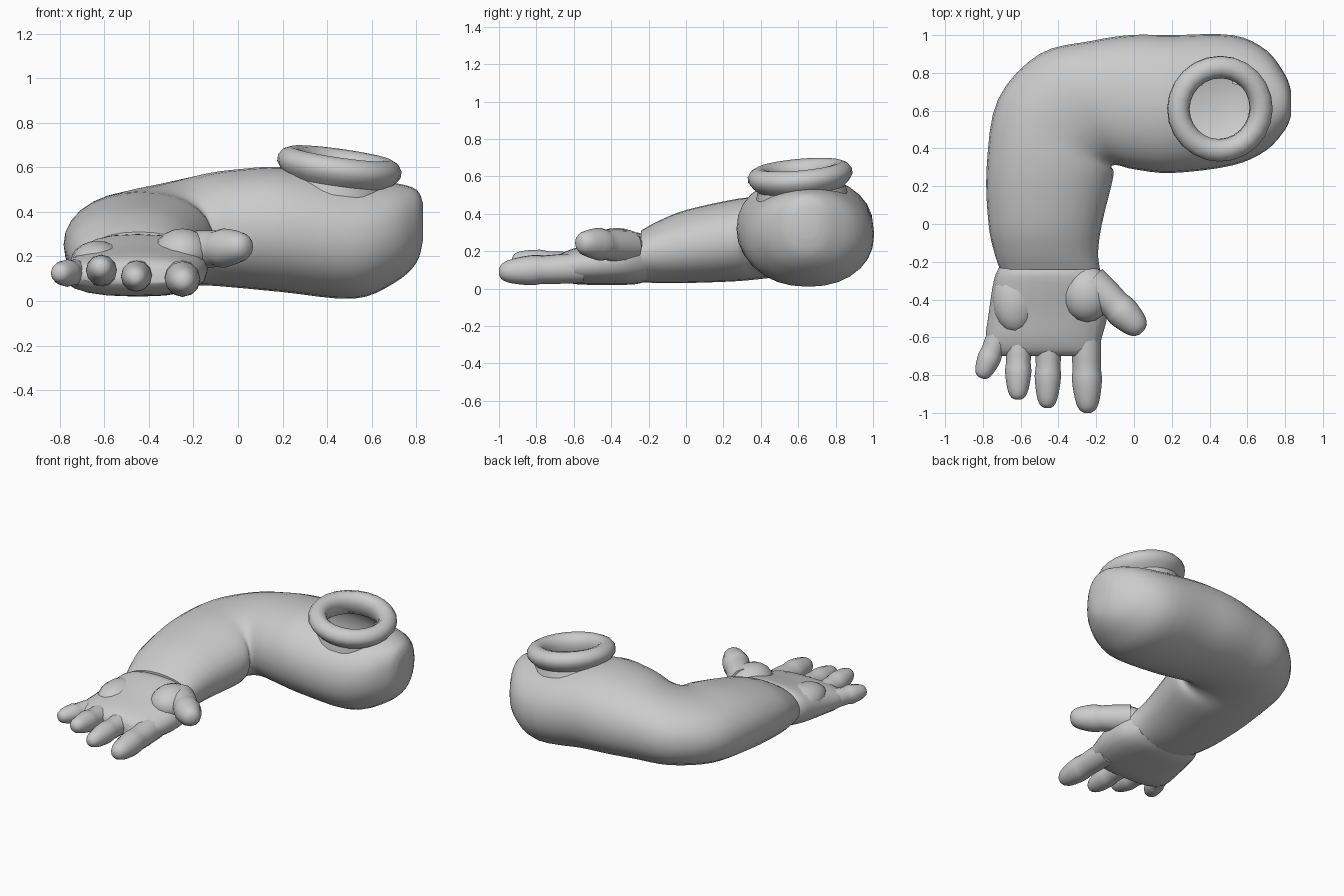
import bpy, bmesh
from math import sin, cos, pi, hypot, radians
from mathutils import Vector

if "Cube" in bpy.data.objects:
    bpy.data.objects.remove(bpy.data.objects["Cube"])

SOCKET = Vector((0.455, 0.61, 0.605))


def finish(name, bm, angle=40):
    me = bpy.data.meshes.new(name)
    bm.to_mesh(me)
    bm.free()
    ob = bpy.data.objects.new(name, me)
    bpy.context.collection.objects.link(ob)
    bpy.ops.object.select_all(action='DESELECT')
    ob.select_set(True)
    bpy.context.view_layer.objects.active = ob
    bpy.ops.object.shade_smooth_by_angle(angle=radians(angle))
    return ob


def refine(rows, steps):
    """Catmull-Rom interpolation of number rows."""
    out = []
    for i in range(len(rows) - 1):
        p0, p1 = rows[max(i - 1, 0)], rows[i]
        p2, p3 = rows[i + 1], rows[min(i + 2, len(rows) - 1)]
        for s in range(steps):
            t = s / steps
            out.append([0.5 * (2 * b + (c - a) * t + (2 * a - 5 * b + 4 * c - d) * t * t
                               + (3 * b - a - 3 * c + d) * t ** 3)
                        for a, b, c, d in zip(p0, p1, p2, p3)])
    out.append(rows[-1])
    return out


def loft(rows, sides, steps, power=2.0):
    """Rows are ax, ay, bx, by, z low, z high: upright oval sections from a to b."""
    bm = bmesh.new()
    rings = []
    for ax, ay, bx, by, lo, hi in refine(rows, steps):
        ring = []
        for k in range(sides):
            c, s = cos(2 * pi * k / sides), sin(2 * pi * k / sides)
            u = abs(c) ** (2 / power) * (1 if c > 0 else -1) / 2 + 0.5
            v = abs(s) ** (2 / power) * (1 if s > 0 else -1) / 2 + 0.5
            ring.append(bm.verts.new((ax + (bx - ax) * u, ay + (by - ay) * u, lo + (hi - lo) * v)))
        rings.append(ring)
    for r, q in zip(rings, rings[1:]):
        for k in range(sides):
            j = (k + 1) % sides
            bm.faces.new((r[k], r[j], q[j], q[k]))
    bm.faces.new(rings[0])
    bm.faces.new(rings[-1])
    bmesh.ops.recalc_face_normals(bm, faces=bm.faces)
    return bm


# bent arm: shoulder end, upper arm, elbow, forearm, wrist
arm = loft([
    (.83, .57, .83, .71, .27, .44),
    (.80, .50, .80, .79, .17, .50),
    (.70, .39, .70, .92, .08, .53),
    (.52, .31, .52, 1.0, .01, .55),
    (.20, .27, .20, 1.0, .04, .60),
    (.00, .29, -.02, 1.0, .06, .59),
    (-.08, .31, -.22, .97, .07, .57),
    (-.11, .31, -.50, .90, .07, .53),
    (-.12, .30, -.72, .66, .06, .50),
    (-.11, .25, -.78, .30, .04, .48),
    (-.17, .00, -.77, .00, .03, .42),
    (-.19, -.15, -.74, -.15, .03, .36),
    (-.18, -.24, -.71, -.24, .035, .31)], 28, 4, 2.15)
# opening into the hollow arm under the socket ring
hole = [f for f in arm.faces if f.calc_center_median().z > .4
        and hypot(*(f.calc_center_median() - SOCKET).xy) < .185]
bmesh.ops.delete(arm, geom=hole, context='FACES')
finish("arm", arm)

# palm
finish("palm", loft([
    (-.20, -.21, -.70, -.21, .04, .28),
    (-.17, -.26, -.73, -.26, .025, .30),
    (-.14, -.34, -.75, -.34, .02, .285),
    (-.14, -.48, -.77, -.48, .02, .245),
    (-.17, -.60, -.785, -.60, .025, .215),
    (-.19, -.67, -.76, -.67, .05, .185),
    (-.22, -.70, -.72, -.70, .08, .15)], 20, 3, 2.5))


def finger(name, base, tip, r):
    base, tip = Vector(base), Vector(tip)
    d = tip - base
    n = Vector((-d.y, d.x, 0)).normalized()
    rows = []
    for t, k in ((0, 1), (.3, .98), (.48, .93), (.6, 1), (.78, .88), (.9, .72), (.97, .5), (1, .2)):
        c, w = base + d * t, r * k
        a, b = c - n * w, c + n * w
        rows.append((a.x, a.y, b.x, b.y, c.z - w, c.z + w))
    finish(name, loft(rows, 12, 2))


# fingers and thumb
finger("little_finger", (-.70, -.55, .125), (-.81, -.815, .125), .062)
finger("ring_finger", (-.61, -.55, .12), (-.615, -.93, .15), .070)
finger("middle_finger", (-.45, -.55, .12), (-.46, -.975, .105), .070)
finger("index_finger", (-.255, -.55, .11), (-.245, -1.0, .09), .080)
finger("thumb", (-.23, -.30, .225), (.045, -.57, .245), .088)

# fleshy pads at the thumb root and the outer palm
for name, loc, size in (("thumb_pad", (-.25, -.37, .215), (.13, .15, .11)),
                        ("outer_pad", (-.63, -.40, .18), (.12, .18, .09))):
    bm = bmesh.new()
    bmesh.ops.create_uvsphere(bm, u_segments=16, v_segments=10, radius=1)
    bmesh.ops.scale(bm, vec=size, verts=bm.verts)
    bmesh.ops.translate(bm, vec=loc, verts=bm.verts)
    finish(name, bm)

# shoulder socket ring: revolved lip with a narrower neck, tilted
bm = bmesh.new()
profile = [(.245, -.11), (.235, -.07), (.26, -.045), (.28, -.015), (.28, .015), (.262, .042),
           (.228, .058), (.195, .052), (.172, .03), (.162, 0), (.165, -.05), (.19, -.09)]
verts = [bm.verts.new((r, 0, z)) for r, z in profile]
edges = [bm.edges.new(p) for p in zip(verts, verts[1:])]
bmesh.ops.spin(bm, geom=verts + edges, axis=(0, 0, 1), cent=(0, 0, 0), angle=2 * pi, steps=24)
bmesh.ops.remove_doubles(bm, verts=bm.verts, dist=.0005)
bmesh.ops.recalc_face_normals(bm, faces=bm.faces)
ring = finish("socket_ring", bm)
ring.location = SOCKET
ring.rotation_euler = (radians(5), radians(8), 0)
